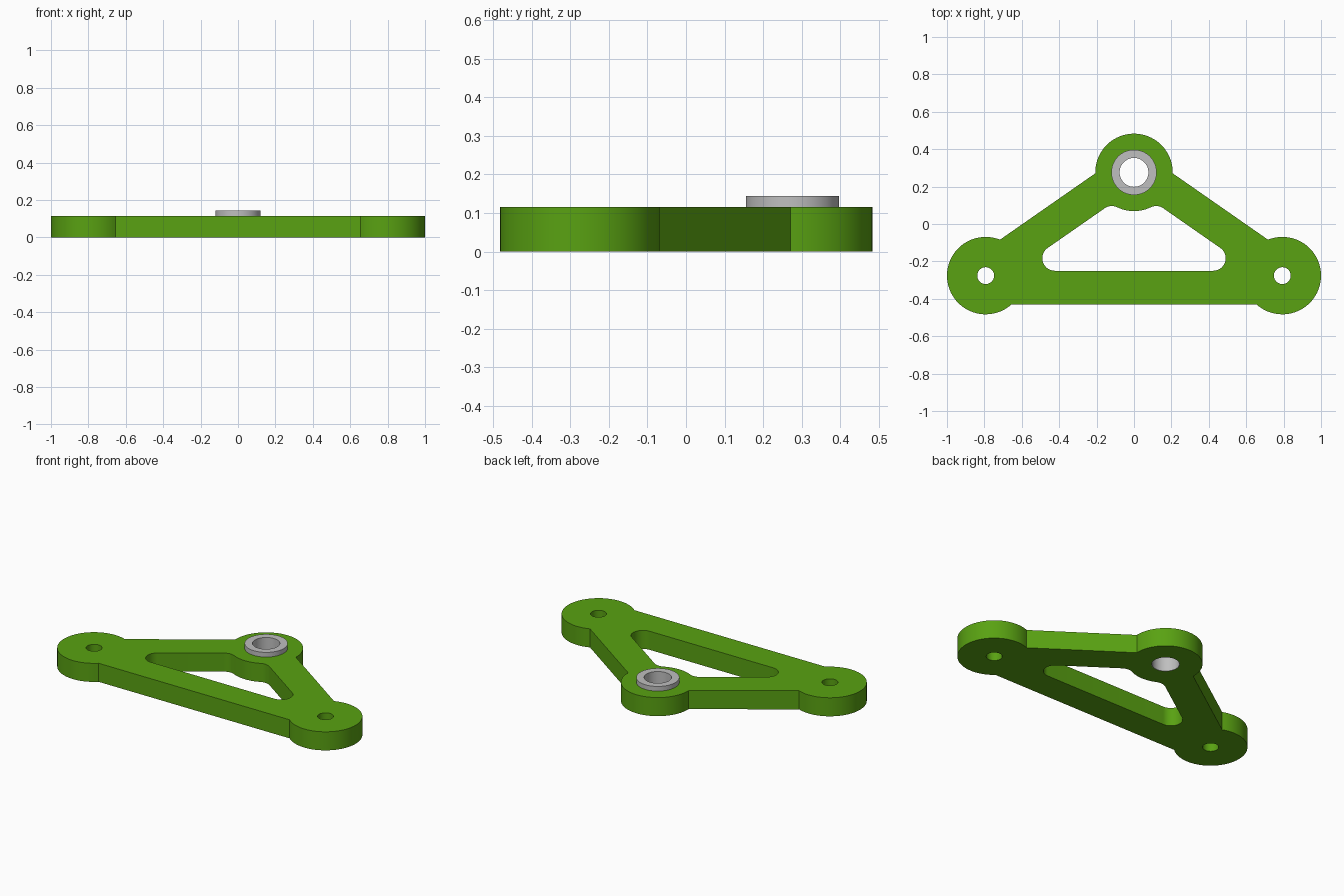
import bpy, bmesh, math
from mathutils import Vector

if "Cube" in bpy.data.objects:
    bpy.data.objects.remove(bpy.data.objects["Cube"])

THICK = 0.115            # plate thickness
LOBE = 0.207             # radius of the three round ends
FIL = 0.067              # window fillet radius
BOSS = Vector((0, 0.276))
FOOT = Vector((0.793, -0.276))
T = (FOOT - BOSS).normalized()       # along the right arm
N = Vector((-T.y, T.x))              # outward from the right arm
OUT, INN = 0.114, -0.068             # arm edges, measured from its axis


def material(name, col):
    m = bpy.data.materials.new(name)
    m.diffuse_color = (*col, 1)
    m.use_nodes = True
    m.node_tree.nodes["Principled BSDF"].inputs["Base Color"].default_value = m.diffuse_color
    return m


def ang(v):
    return math.atan2(v.y, v.x)


def arc(c, r, a0, a1, n=24):
    return [Vector((c.x + r * math.cos(a0 + (a1 - a0) * i / n),
                    c.y + r * math.sin(a0 + (a1 - a0) * i / n))) for i in range(n + 1)]


def circle(c, r, n=64):
    return arc(c, r, 0, 2 * math.pi, n)[:-1]


def mirrored(pts):
    return [Vector((-p.x, p.y)) for p in reversed(pts)]


def finish(ob, mat):
    bm = bmesh.new()
    bm.from_mesh(ob.data)
    bmesh.ops.remove_doubles(bm, verts=bm.verts, dist=1e-5)
    bmesh.ops.recalc_face_normals(bm, faces=bm.faces)
    bm.to_mesh(ob.data)
    bm.free()
    ob.data.materials.clear()
    ob.data.materials.append(mat)
    bpy.ops.object.select_all(action='DESELECT')
    ob.select_set(True)
    bpy.context.view_layer.objects.active = ob
    bpy.ops.object.shade_smooth_by_angle(angle=math.radians(30))


def extruded(name, loops, z0, z1, mat):
    """Flat profile with holes, extruded from z0 to z1."""
    cu = bpy.data.curves.new(name, 'CURVE')
    cu.dimensions = '2D'
    cu.fill_mode = 'BOTH'
    cu.extrude = (z1 - z0) / 2
    for pts in loops:
        sp = cu.splines.new('POLY')
        sp.points.add(len(pts) - 1)
        for q, p in zip(sp.points, pts):
            q.co = (p.x, p.y, 0, 1)
        sp.use_cyclic_u = True
    ob = bpy.data.objects.new(name, cu)
    bpy.context.collection.objects.link(ob)
    bpy.ops.object.select_all(action='DESELECT')
    ob.select_set(True)
    bpy.context.view_layer.objects.active = ob
    bpy.ops.object.convert(target='MESH')
    ob = bpy.context.view_layer.objects.active
    for v in ob.data.vertices:
        v.co.z += (z0 + z1) / 2
    finish(ob, mat)
    return ob


green = material("green", (0.10, 0.36, 0.006))
grey = material("steel grey", (0.52, 0.52, 0.52))

# Outer outline: right foot, boss, left foot
s = math.sqrt(LOBE ** 2 - OUT ** 2)
foot = arc(FOOT, LOBE, math.pi * -1 + math.asin(0.154 / LOBE), ang(N * OUT - T * s), 48)
a = ang(N * OUT + T * s)
boss = arc(BOSS, LOBE, a, math.pi - a, 48)
outline = foot + boss + mirrored(foot)

# Window: pointed corner fillets, upper fillets and the boss bulge
base_y = -0.25
corner_x = (INN - N.y * (base_y - BOSS.y)) / N.x
half = math.atan2(-T.y, T.x) / 2
low = arc(Vector((corner_x - FIL / math.tan(half), base_y + FIL)), FIL, -math.pi / 2, ang(N))
k = INN - FIL
c = N * k + T * math.sqrt((LOBE + FIL) ** 2 - k ** 2)
up = arc(BOSS + c, FIL, ang(N), ang(-c), 12)
bulge = arc(BOSS, LOBE, ang(c), -math.pi - ang(c), 16)[1:-1]
window = low + up + bulge + mirrored(up) + mirrored(low)

# Plate with two bolt holes and a bushing bore
BORE = 0.08
extruded("bracket_plate",
         [outline, window, circle(BOSS, BORE), circle(FOOT, 0.045),
          circle(Vector((-FOOT.x, FOOT.y)), 0.045)], 0, THICK, green)

# Flanged bushing: revolved section with a thin sleeve and a collar on top
section = [(0.077, 0), (BORE, 0), (BORE, THICK), (0.121, THICK), (0.121, 0.144), (0.077, 0.144)]
bm = bmesh.new()
SEG = 64
rings = [[bm.verts.new((r * math.cos(i * math.tau / SEG),
                        BOSS.y + r * math.sin(i * math.tau / SEG), z)) for r, z in section]
         for i in range(SEG)]
for i in range(SEG):
    p, q = rings[i], rings[(i + 1) % SEG]
    for j in range(len(section)):
        m = (j + 1) % len(section)
        bm.faces.new((p[j], q[j], q[m], p[m]))
me = bpy.data.meshes.new("bushing")
bm.to_mesh(me)
bm.free()
bushing = bpy.data.objects.new("bushing", me)
bpy.context.collection.objects.link(bushing)
finish(bushing, grey)
